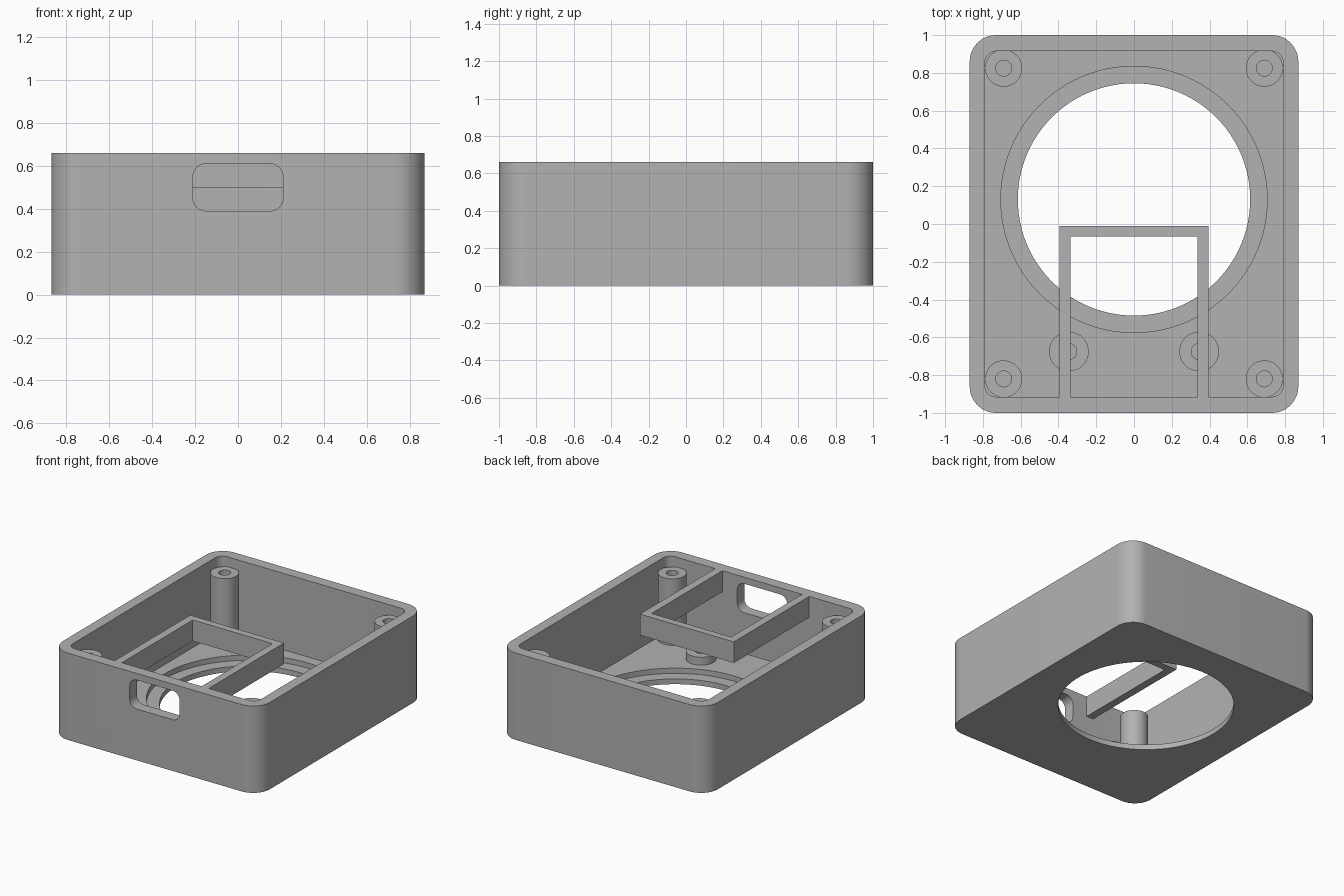
import bpy
import bmesh
from math import sin, cos, pi, radians
from mathutils import Matrix

cube = bpy.data.objects.get("Cube")
if cube:
    bpy.data.objects.remove(cube, do_unlink=True)

# Single grey plastic
grey = bpy.data.materials.new("grey plastic")
grey.use_nodes = True
colour = (0.445, 0.445, 0.445, 1)
grey.diffuse_color = colour
grey.node_tree.nodes["Principled BSDF"].inputs["Base Color"].default_value = colour

HEIGHT, FLOOR = 0.66, 0.08
INNER_X, INNER_Y = 0.79, 0.915


def rounded_rect(hx, hy, r, cy=0.0, seg=12):
    """Outline of a rounded rectangle with half sizes hx, hy."""
    pts = []
    for i, (sx, sy) in enumerate([(1, 1), (-1, 1), (-1, -1), (1, -1)]):
        for k in range(seg + 1):
            a = (i + k / seg) * pi / 2
            pts.append((sx * (hx - r) + r * cos(a), cy + sy * (hy - r) + r * sin(a)))
    return pts


def circle(r, cx=0.0, cy=0.0, n=48):
    return [(cx + r * cos(2 * pi * i / n), cy + r * sin(2 * pi * i / n)) for i in range(n)]


def prism(name, outline, z0, z1, upright=False):
    """Extrude an outline from z0 to z1; upright tips it so it runs towards -y."""
    bm = bmesh.new()
    base = bm.faces.new([bm.verts.new((x, y, z0)) for x, y in outline])
    top = bmesh.ops.extrude_face_region(bm, geom=[base])["geom"]
    verts = [v for v in top if isinstance(v, bmesh.types.BMVert)]
    bmesh.ops.translate(bm, verts=verts, vec=(0, 0, z1 - z0))
    if upright:
        bm.transform(Matrix.Rotation(radians(90), 4, 'X'))
    bmesh.ops.recalc_face_normals(bm, faces=bm.faces)
    mesh = bpy.data.meshes.new(name)
    bm.to_mesh(mesh)
    bm.free()
    mesh.materials.append(grey)
    ob = bpy.data.objects.new(name, mesh)
    bpy.context.collection.objects.link(ob)
    return ob


def activate(ob):
    bpy.ops.object.select_all(action='DESELECT')
    ob.select_set(True)
    bpy.context.view_layer.objects.active = ob


def cut(ob, cutter):
    """Subtract the cutter and discard it."""
    cutter.hide_render = True
    mod = ob.modifiers.new("cut", 'BOOLEAN')
    mod.operation = 'DIFFERENCE'
    mod.solver = 'EXACT'
    mod.object = cutter
    activate(ob)
    bpy.ops.object.modifier_apply(modifier=mod.name)
    bpy.data.objects.remove(cutter, do_unlink=True)


def smooth(ob):
    activate(ob)
    bpy.ops.object.shade_smooth_by_angle(angle=radians(30))


# Open-topped case with a stepped round opening and a port slot
case = prism("case", rounded_rect(0.87, 1.0, 0.14), 0, HEIGHT)
cut(case, prism("cavity", rounded_rect(INNER_X, INNER_Y, 0.06), FLOOR, 1))
cut(case, prism("counterbore", circle(0.705, 0, 0.13, 96), 0.04, 0.3))
cut(case, prism("bore", circle(0.615, 0, 0.13, 96), -0.2, 0.3))
cut(case, prism("slot", rounded_rect(0.21, 0.11, 0.06, 0.5), 0.85, 1.1, upright=True))
smooth(case)

# Three-sided frame hung from the front wall, level with the rim
xo, xi, yo, yi = 0.395, 0.335, -0.01, -0.065
frame = [(-xo, -INNER_Y), (-xi, -INNER_Y), (-xi, yi), (xi, yi),
         (xi, -INNER_Y), (xo, -INNER_Y), (xo, yo), (-xo, yo)]
prism("board_frame", frame, 0.5, HEIGHT)


# Hollow screw posts
def post(name, x, y, r, top):
    ob = prism(name, circle(r, x, y), FLOOR, top)
    cut(ob, prism("pilot_hole", circle(0.042, x, y, 32), FLOOR + 0.01, top + 0.1))
    smooth(ob)


for side, sx in (("left", 1), ("right", -1)):
    post("front_post_" + side, sx * 0.69, -0.82, 0.098, 0.585)
    post("back_post_" + side, sx * 0.69, 0.825, 0.098, 0.585)
    post("short_standoff_" + side, sx * 0.345, -0.675, 0.105, 0.14)
